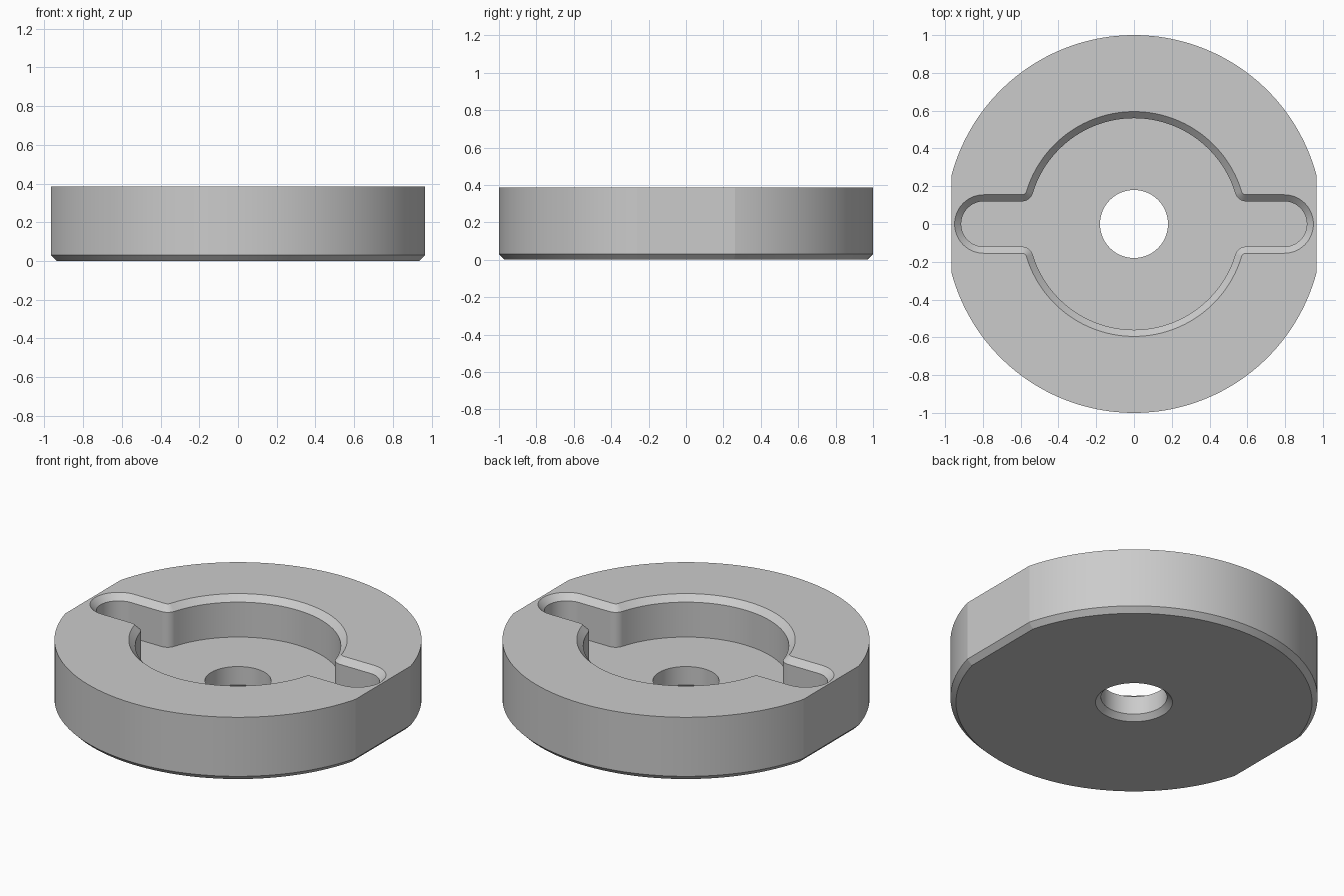
import bpy
import bmesh
from math import sin, cos, acos, atan2, sqrt, pi

HEIGHT, FLOOR, CHAMFER = 0.385, 0.14, 0.035

if "Cube" in bpy.data.objects:
    bpy.data.objects.remove(bpy.data.objects["Cube"], do_unlink=True)

grey = bpy.data.materials.new("plain grey")
grey.use_nodes = True
grey.diffuse_color = (0.6, 0.6, 0.6, 1)
grey.node_tree.nodes["Principled BSDF"].inputs["Base Color"].default_value = grey.diffuse_color


def arc(cx, cy, r, start, end, steps):
    angles = [start + (end - start) * i / steps for i in range(steps + 1)]
    return [(cx + r * cos(a), cy + r * sin(a)) for a in angles]


def turned(half):
    """Complete an outline with its copy turned half way round."""
    return half + [(-x, -y) for x, y in half]


def disc_outline(inset):
    # Circle with two parallel flats
    r = 1 - inset
    a = acos((0.965 - inset) / r)
    return turned(arc(0, 0, r, a, pi - a, 80))


def pocket_outline(grow):
    # Round pocket with a slot on each side and rounded corners between them
    radius, half_width, fillet, end_x = 0.56, 0.12, 0.06, 0.795
    fy = half_width + fillet
    fx = sqrt((radius + fillet) ** 2 - fy ** 2)
    a = atan2(fy, fx)
    end = arc(end_x, 0, half_width + grow, -pi / 2, pi / 2, 32)
    corner = arc(fx, fy, fillet - grow, -pi / 2, a - pi, 12)
    rim = arc(0, 0, radius + grow, a, pi - a, 64)[1:-1]
    mirrored = [(-x, y) for x, y in reversed(corner)]
    return turned(end + corner + rim + mirrored)


def hole_outline(r):
    return arc(0, 0, r, 0, 2 * pi, 64)[:-1]


def loft(name, layers):
    """Solid through matching outlines, given as (outline, z) from the bottom up."""
    bm = bmesh.new()
    rings = [[bm.verts.new((x, y, z)) for x, y in pts] for pts, z in layers]
    for low, high in zip(rings, rings[1:]):
        n = len(low)
        for i in range(n):
            j = (i + 1) % n
            bm.faces.new((low[i], low[j], high[j], high[i]))
    bm.faces.new(rings[0][::-1])
    bm.faces.new(rings[-1])
    bmesh.ops.recalc_face_normals(bm, faces=bm.faces)
    mesh = bpy.data.meshes.new(name)
    bm.to_mesh(mesh)
    bm.free()
    mesh.materials.append(grey)
    obj = bpy.data.objects.new(name, mesh)
    bpy.context.collection.objects.link(obj)
    return obj


# Disc with a chamfered lower edge
disc = loft("flanged_disc", [(disc_outline(0.03), 0), (disc_outline(0), 0.03),
                             (disc_outline(0), HEIGHT)])

# Pocket with a chamfered rim
over = 0.015
pocket = loft("pocket_cutter", [(pocket_outline(0), FLOOR),
                                (pocket_outline(0), HEIGHT - CHAMFER),
                                (pocket_outline(CHAMFER + over), HEIGHT + over)])

# Centre hole, countersunk from below
hole = loft("hole_cutter", [(hole_outline(0.22), -0.01), (hole_outline(0.18), 0.03),
                            (hole_outline(0.18), 0.3)])

bpy.ops.object.select_all(action='DESELECT')
bpy.context.view_layer.objects.active = disc
disc.select_set(True)
for cutter in (pocket, hole):
    cutter.hide_render = True
    mod = disc.modifiers.new(cutter.name, 'BOOLEAN')
    mod.operation = 'DIFFERENCE'
    mod.solver = 'EXACT'
    mod.object = cutter
    bpy.ops.object.modifier_apply(modifier=mod.name)
    bpy.data.objects.remove(cutter, do_unlink=True)

bpy.ops.object.shade_smooth_by_angle(angle=0.2)
